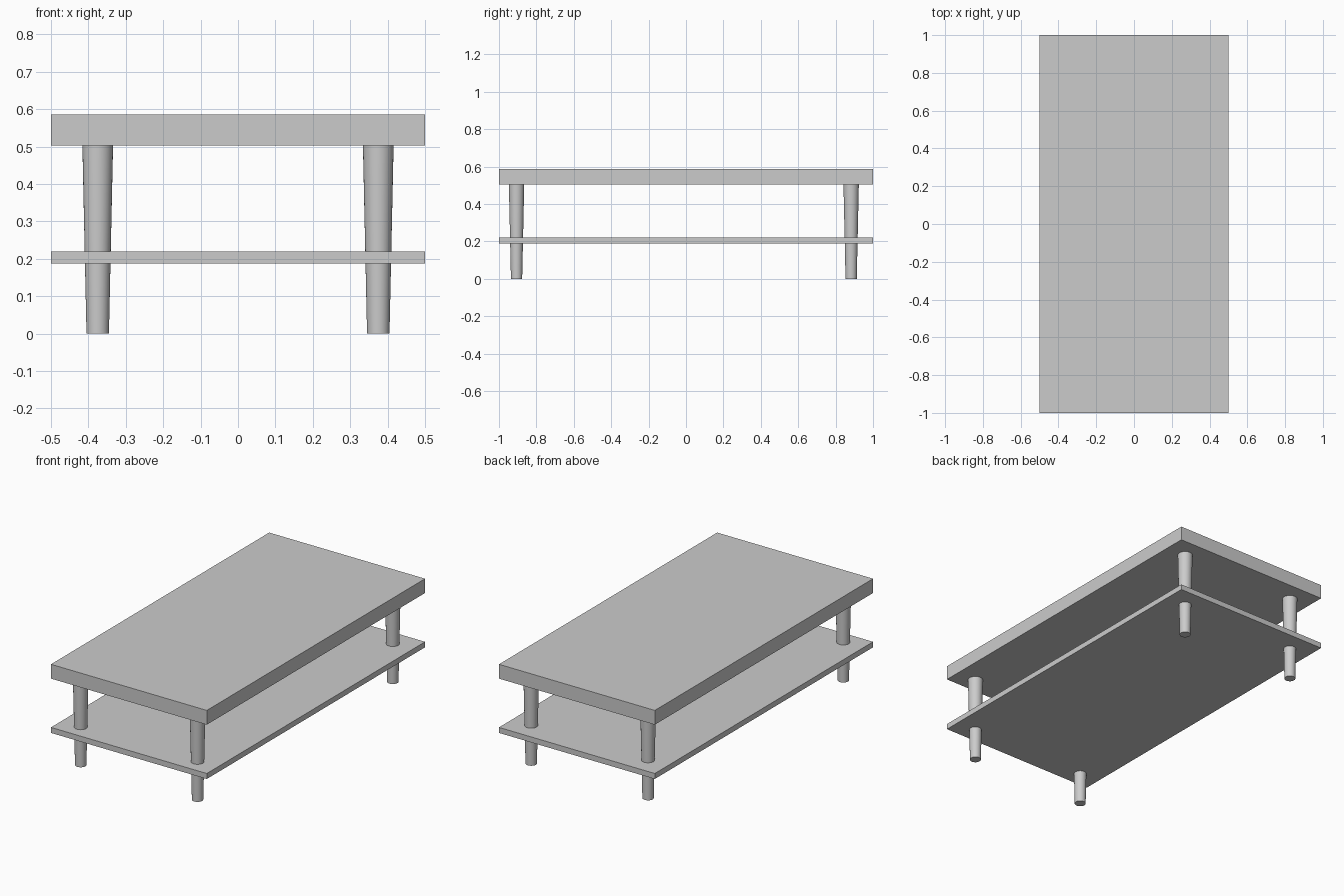
import bpy

if "Cube" in bpy.data.objects:
    bpy.data.objects.remove(bpy.data.objects["Cube"])


def slab(name, z0, z1):
    bpy.ops.mesh.primitive_cube_add(size=1, location=(0, 0, (z0 + z1) / 2))
    ob = bpy.context.object
    ob.name = name
    ob.scale = (1.0, 2.0, z1 - z0)
    bpy.ops.object.transform_apply(location=False, rotation=False, scale=True)


def leg(name, x, y, height):
    bpy.ops.mesh.primitive_cone_add(vertices=32, radius1=0.03, radius2=0.041,
                                    depth=height, location=(x, y, height / 2))
    bpy.context.object.name = name
    bpy.ops.object.shade_smooth_by_angle()


# Thick top and thin lower shelf
slab("table_top", 0.503, 0.586)
slab("lower_shelf", 0.188, 0.22)

# Tapered round legs passing through the shelf
for y, end in ((-0.906, "front"), (0.883, "back")):
    for x, side in ((-0.375, "left"), (0.375, "right")):
        leg(f"{end}_{side}_leg", x, y, 0.503)
